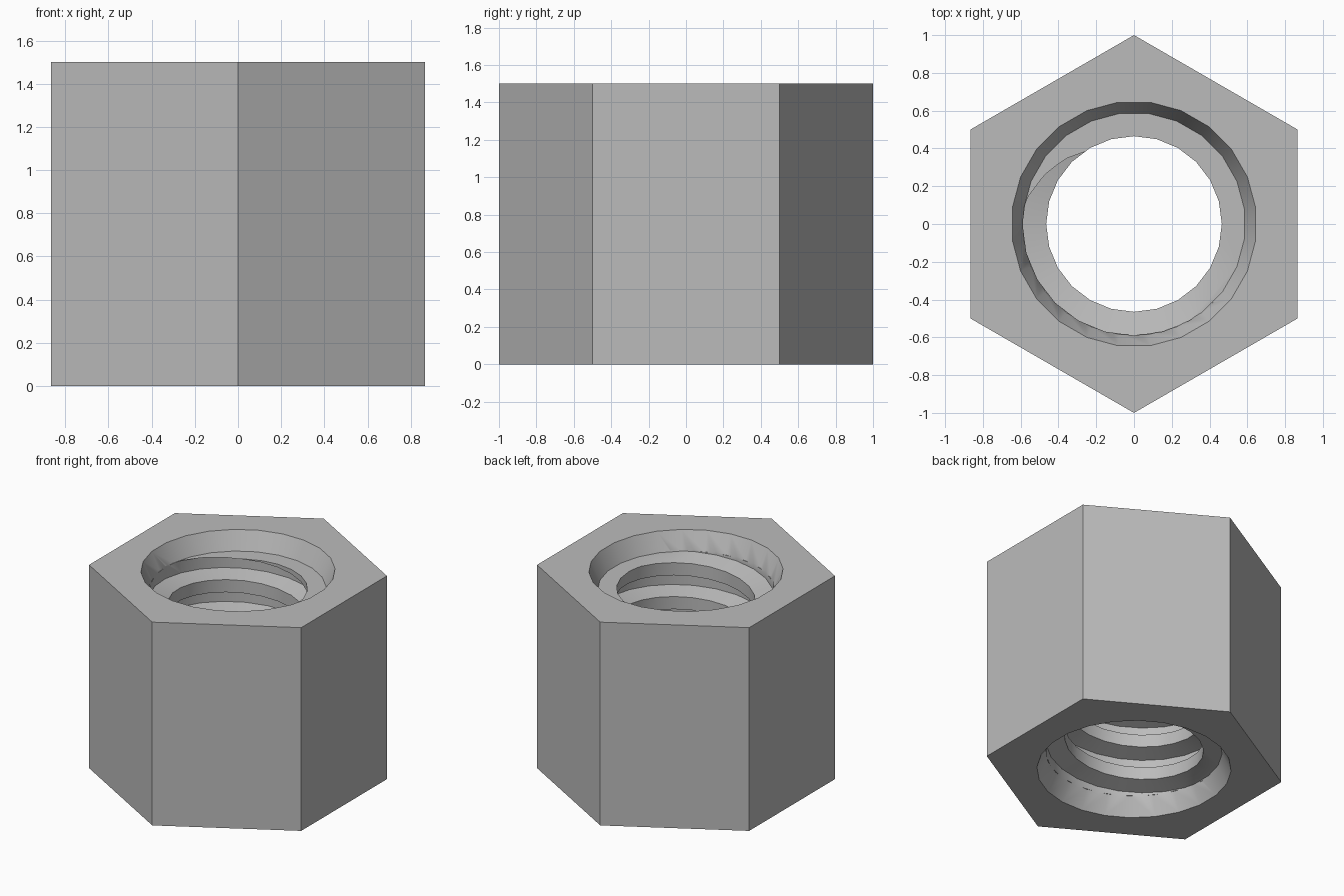
import bpy, bmesh, math

cube = bpy.data.objects.get("Cube")
if cube:
    bpy.data.objects.remove(cube, do_unlink=True)

HEIGHT, SEGMENTS, PITCH, TURNS = 1.5, 24, 0.25, 10
CREST, ROOT, RIM, RECESS = 0.465, 0.59, 0.65, 0.132


def add_object(name, bm):
    bmesh.ops.recalc_face_normals(bm, faces=bm.faces)
    mesh = bpy.data.meshes.new(name)
    bm.to_mesh(mesh)
    bm.free()
    obj = bpy.data.objects.new(name, mesh)
    bpy.context.collection.objects.link(obj)
    return obj


def add_prism(name, sides, turn, bottom, top):
    """Closed prism or frustum; bottom and top are (radius, z)."""
    bm = bmesh.new()
    rings = []
    for radius, z in (bottom, top):
        angles = [turn + math.tau * i / sides for i in range(sides)]
        rings.append([bm.verts.new((radius * math.cos(a), radius * math.sin(a), z)) for a in angles])
        bm.faces.new(rings[-1])
    for i in range(sides):
        j = (i + 1) % sides
        bm.faces.new((rings[0][i], rings[0][j], rings[1][j], rings[1][i]))
    return add_object(name, bm)


def add_thread_tap():
    """Right-handed trapezoidal screw, trimmed flat beyond both ends of the nut."""
    profile = [(CREST, 0), (CREST, 0.093), (ROOT, 0.125), (ROOT, 0.218), (CREST, PITCH)]
    bm = bmesh.new()
    columns = []
    for i in range(SEGMENTS * TURNS + 1):
        a = math.tau * i / SEGMENTS
        z = 0.032 - 2 * PITCH + PITCH * i / SEGMENTS
        columns.append([bm.verts.new((r * math.cos(a), r * math.sin(a), z + dz)) for r, dz in profile])
    for left, right in zip(columns, columns[1:]):
        for k in range(len(profile) - 1):
            bm.faces.new((left[k], right[k], right[k + 1], left[k + 1]))
    bmesh.ops.remove_doubles(bm, verts=bm.verts, dist=0.0001)
    for z, side in ((-0.05, -1), (HEIGHT + 0.05, 1)):
        cut = bmesh.ops.bisect_plane(bm, geom=bm.verts[:] + bm.edges[:] + bm.faces[:],
                                     plane_co=(0, 0, z), plane_no=(0, 0, side), clear_outer=True)
        edges = [e for e in cut["geom_cut"] if isinstance(e, bmesh.types.BMEdge)]
        bmesh.ops.edgeloop_fill(bm, edges=edges)
    return add_object("thread_cutter", bm)


# Hexagonal body
nut = add_prism("hex_nut", 6, math.pi / 6, (1, 0), (1, HEIGHT))

# Threaded bore with a tapered recess at each end
slope = (RIM - ROOT) / RECESS
half_step = math.pi / SEGMENTS
over = 0.1
cutters = [
    add_thread_tap(),
    add_prism("top_recess_cutter", SEGMENTS, half_step,
              (ROOT, HEIGHT - RECESS), (RIM + slope * over, HEIGHT + over)),
    add_prism("bottom_recess_cutter", SEGMENTS, half_step,
              (RIM + slope * over, -over), (ROOT, RECESS)),
]
bpy.ops.object.select_all(action="DESELECT")
nut.select_set(True)
bpy.context.view_layer.objects.active = nut
for cutter in cutters:
    cutter.hide_render = True
    mod = nut.modifiers.new(cutter.name, "BOOLEAN")
    mod.operation, mod.solver, mod.object = "DIFFERENCE", "EXACT", cutter
    bpy.ops.object.modifier_apply(modifier=mod.name)
    bpy.data.objects.remove(cutter, do_unlink=True)

# Plain grey metal
grey = bpy.data.materials.new("plain_grey")
grey.use_nodes = True
colour = (0.5, 0.5, 0.5, 1)
grey.diffuse_color = colour
grey.node_tree.nodes["Principled BSDF"].inputs["Base Color"].default_value = colour
nut.data.materials.clear()
nut.data.materials.append(grey)
bpy.ops.object.shade_smooth_by_angle(angle=math.radians(30))
